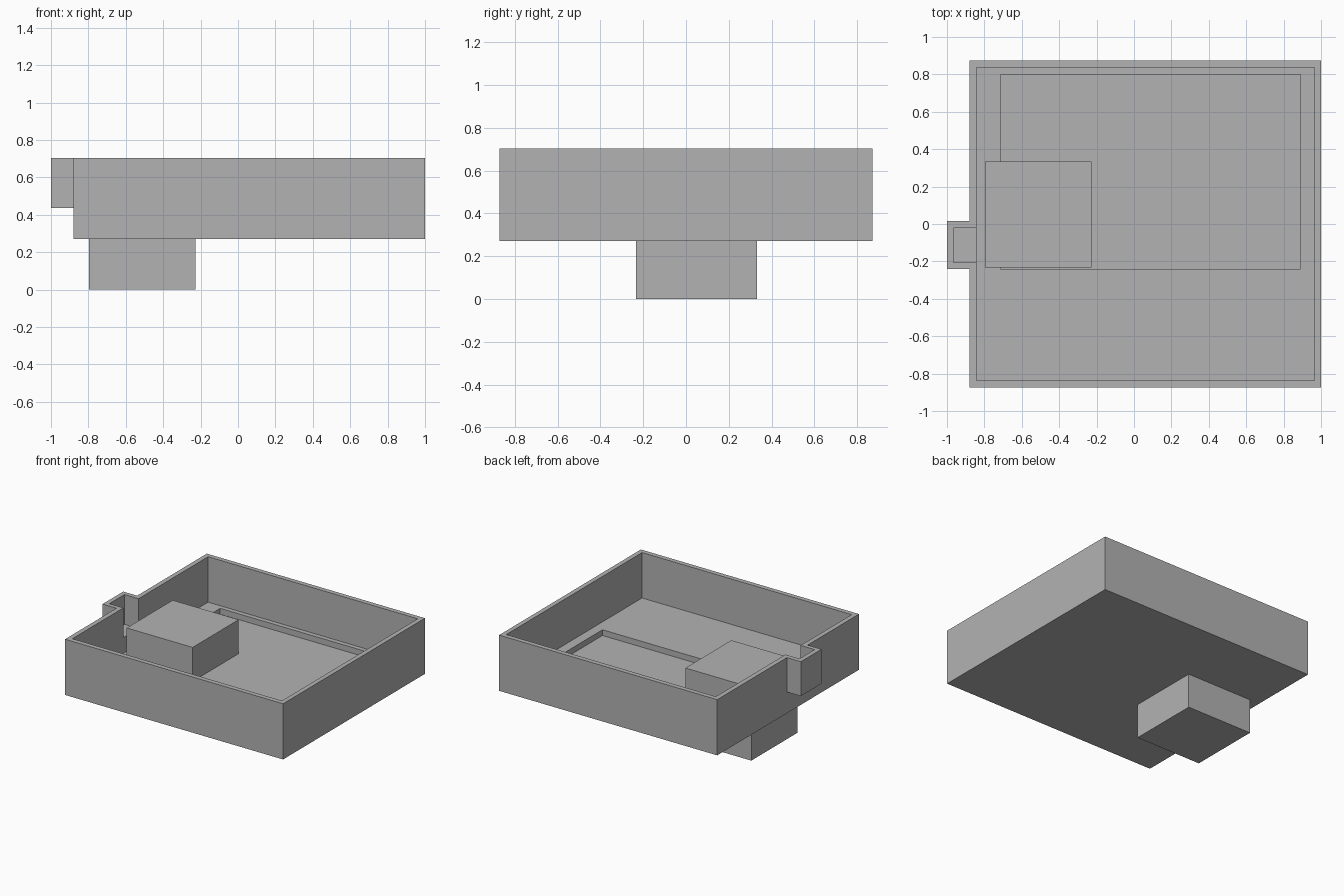
import bpy, bmesh
from mathutils import Vector

if "Cube" in bpy.data.objects:
    bpy.data.objects.remove(bpy.data.objects["Cube"])

grey = bpy.data.materials.new("plain grey")
grey.diffuse_color = (0.45, 0.45, 0.45, 1)
grey.use_nodes = True
grey.node_tree.nodes["Principled BSDF"].inputs["Base Color"].default_value = grey.diffuse_color


def box(name, low, high):
    """Axis-aligned box between two opposite corners."""
    low, high = Vector(low), Vector(high)
    bm = bmesh.new()
    bmesh.ops.create_cube(bm, size=1)
    for v in bm.verts:
        v.co = (low + high) / 2 + v.co * (high - low)
    mesh = bpy.data.meshes.new(name)
    bm.to_mesh(mesh)
    bm.free()
    mesh.materials.append(grey)
    obj = bpy.data.objects.new(name, mesh)
    bpy.context.collection.objects.link(obj)
    return obj


def combine(target, tool, operation):
    """Apply a boolean and remove the tool object."""
    mod = target.modifiers.new(operation.lower(), 'BOOLEAN')
    mod.operation, mod.solver, mod.object = operation, 'EXACT', tool
    bpy.context.view_layer.objects.active = target
    bpy.ops.object.modifier_apply(modifier=mod.name)
    bpy.data.objects.remove(tool)


# Tray body with the side spout
tray = box("tray", (-0.88, -0.873, 0.27), (1.0, 0.873, 0.704))
combine(tray, box("spout", (-1.0, -0.24, 0.436), (-0.86, 0.015, 0.704)), 'UNION')

# Main cavity, spout channel and shallow floor recess
cuts = [
    ("cavity", (-0.843, -0.836, 0.35), (0.964, 0.836, 0.8)),
    ("channel", (-0.964, -0.207, 0.472), (-0.7, -0.021, 0.82)),
    ("recess", (-0.714, -0.241, 0.305), (0.889, 0.8, 0.5)),
]
for name, low, high in cuts:
    combine(tray, box(name, low, high), 'DIFFERENCE')

# Solid block passing through the tray floor
box("block", (-0.796, -0.233, 0.0), (-0.228, 0.333, 0.57))
